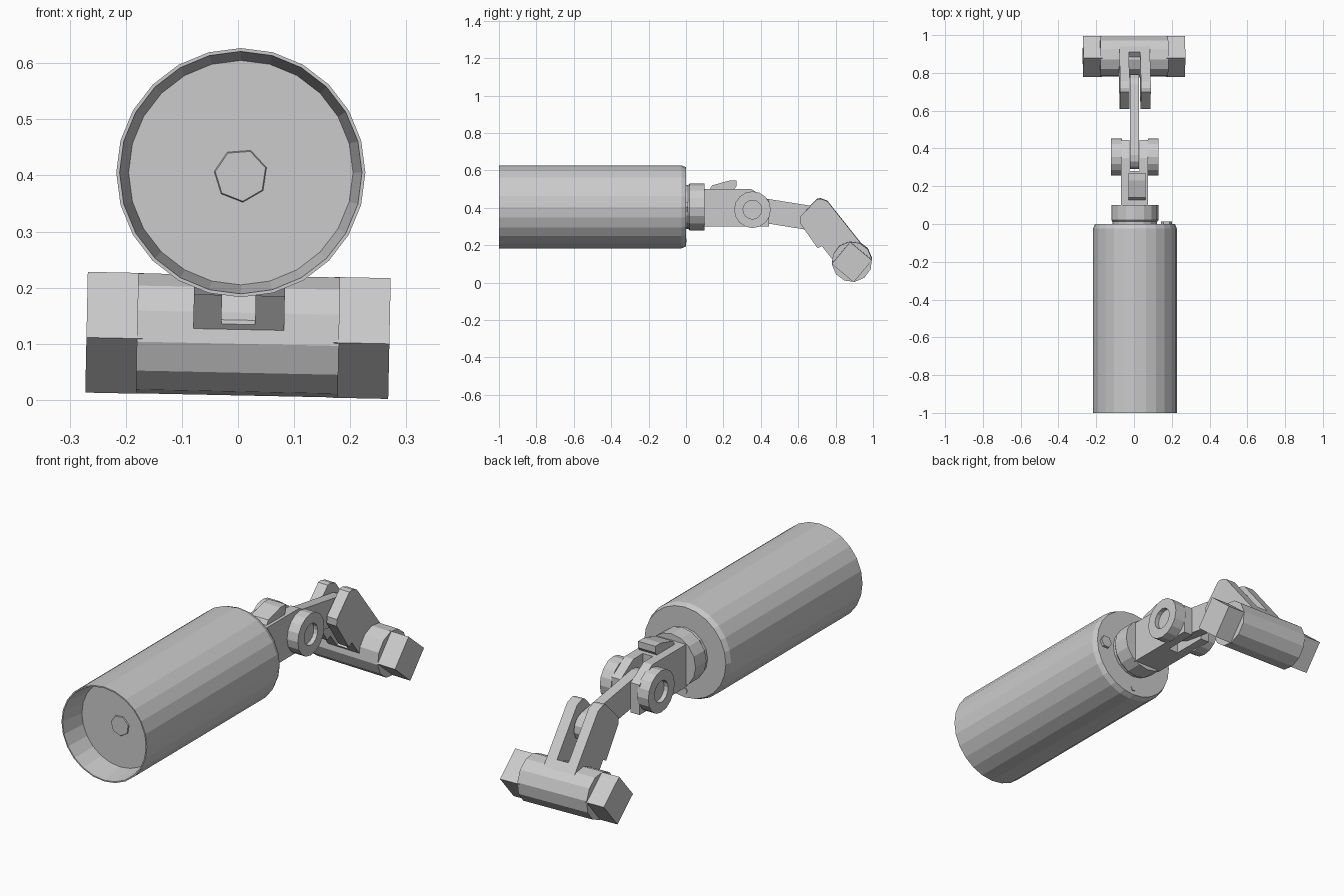
import bpy, bmesh, math
from mathutils import Matrix, Vector

if "Cube" in bpy.data.objects:
    bpy.data.objects.remove(bpy.data.objects["Cube"])


def finish(name, bm):
    bmesh.ops.remove_doubles(bm, verts=bm.verts, dist=1e-5)
    bmesh.ops.recalc_face_normals(bm, faces=bm.faces)
    mesh = bpy.data.meshes.new(name)
    bm.to_mesh(mesh)
    bm.free()
    obj = bpy.data.objects.new(name, mesh)
    bpy.context.collection.objects.link(obj)
    return obj


def lathe(name, profile, centre, sides, axis="Y", phase=0.0):
    """Spin (position along axis, radius) points about a y or x axis line."""
    bm = bmesh.new()
    rings = []
    for a, r in profile:
        ring = []
        for i in range(sides):
            t = phase + 2 * math.pi * i / sides
            p, q = r * math.cos(t), r * math.sin(t)
            co = (p, a, q) if axis == "Y" else (a, p, q)
            ring.append(bm.verts.new(Vector(co) + Vector(centre)))
        rings.append(ring)
    for r0, r1 in zip(rings, rings[1:]):
        for i in range(sides):
            j = (i + 1) % sides
            bm.faces.new((r0[i], r0[j], r1[j], r1[i]))
    bmesh.ops.dissolve_degenerate(bm, dist=1e-6, edges=bm.edges)
    return finish(name, bm)


def prism(name, x0, x1, outline):
    """Extrude a (y, z) outline from x0 to x1."""
    bm = bmesh.new()
    a = [bm.verts.new((x0, y, z)) for y, z in outline]
    b = [bm.verts.new((x1, y, z)) for y, z in outline]
    bm.faces.new(a)
    bm.faces.new(b)
    for i in range(len(a)):
        j = (i + 1) % len(a)
        bm.faces.new((a[i], a[j], b[j], b[i]))
    return finish(name, bm)


def capsule(p, q, r, n=6):
    """Outline of a bar with round ends."""
    base = math.atan2(q[1] - p[1], q[0] - p[0])
    pts = []
    for c, start in ((q, base - math.pi / 2), (p, base + math.pi / 2)):
        for i in range(n + 1):
            t = start + math.pi * i / n
            pts.append((c[0] + r * math.cos(t), c[1] + r * math.sin(t)))
    return pts


CX, CZ = 0.005, 0.405

# main cylinder with open, recessed front end
lathe("cylinder_body", [(-0.88, 0), (-0.88, 0.2), (-1, 0.216), (-1, 0.222),
                        (-0.025, 0.222), (0, 0.212), (0, 0)], (CX, 0, CZ), 24)
lathe("recess_boss", [(-0.885, 0), (-0.885, 0.046), (-0.87, 0.052), (-0.87, 0)],
      (CX, 0, 0.4), 7, phase=0.3)

# collar, side nut and bottom plug on the rear face
lathe("collar", [(-0.01, 0), (-0.01, 0.118), (0.012, 0.118), (0.02, 0.125),
                 (0.1, 0.125), (0.1, 0)], (CX, 0, CZ), 16)
lathe("face_nut", [(-0.01, 0), (-0.01, 0.03), (0.012, 0.03), (0.012, 0)],
      (0.172, 0, CZ), 6)
lathe("face_plug", [(-0.01, 0), (-0.01, 0.013), (0.004, 0.013), (0.004, 0)],
      (CX, 0, 0.225), 6)

# clevis: solid root and two cheeks around the arm
prism("clevis_root", -0.07, 0.075, [(0.09, 0.3), (0.28, 0.3), (0.28, 0.5), (0.09, 0.5)])
cheek = [(0.28, 0.3), (0.445, 0.3), (0.445, 0.44), (0.35, 0.5), (0.28, 0.5)]
for side, x0, x1 in (("left", -0.07, -0.024), ("right", 0.028, 0.075)):
    prism("clevis_cheek_" + side, x0, x1, cheek)
prism("clevis_key", -0.03, 0.06, [(0.12, 0.49), (0.25, 0.49), (0.27, 0.515),
                                  (0.27, 0.545), (0.23, 0.545), (0.14, 0.52)])

# pivot pin heads with a round recess
for side, s in (("left", -1), ("right", 1)):
    lathe("pin_head_" + side, [(s * a, r) for a, r in
          ((0.105, 0), (0.105, 0.05), (0.126, 0.05), (0.126, 0.098), (0.068, 0.098), (0.068, 0))],
          (CX, 0.355, 0.39), 16, "X")

# link arm
prism("link_arm", -0.022, 0.026, capsule((0.355, 0.395), (0.73, 0.335), 0.065))

# lower fork, drawn along its own slanted axis from the crossbar centre
HUB = (0, 0.887, 0.115)


def slanted(pts):
    return [(HUB[1] - 0.62 * s + 0.78 * t, HUB[2] + 0.78 * s + 0.62 * t) for s, t in pts]


prong = slanted([(0.0, -0.075), (0.165, -0.075), (0.17, -0.1), (0.335, -0.09),
                 (0.36, -0.07), (0.378, 0.06), (0.368, 0.078), (0.335, 0.098), (0.0, 0.098)])
root = slanted([(0, -0.075), (0.085, -0.075), (0.085, 0.098), (0, 0.098)])
parts = [prism("fork_prong_left", -0.08, -0.03, prong),
         prism("fork_prong_right", 0.03, 0.082, prong),
         prism("fork_root", -0.03, 0.03, root)]

# crossbar barrel with square ends standing on edge
parts.append(lathe("crossbar_barrel", [(-0.18, 0), (-0.18, 0.108), (0.18, 0.108), (0.18, 0)],
                   HUB, 12, "X", math.radians(8)))
for side, s in (("left", -1), ("right", 1)):
    parts.append(lathe("crossbar_end_" + side,
                       [(s * 0.17, 0), (s * 0.17, 0.108), (s * 0.27, 0.108), (s * 0.27, 0)],
                       HUB, 4, "X", math.radians(5)))

# the crossbar and fork lean very slightly to one side
lean = (Matrix.Translation(HUB) @ Matrix.Rotation(math.radians(1.2), 4, "Y")
        @ Matrix.Translation(-Vector(HUB)))
for part in parts:
    part.data.transform(lean)
